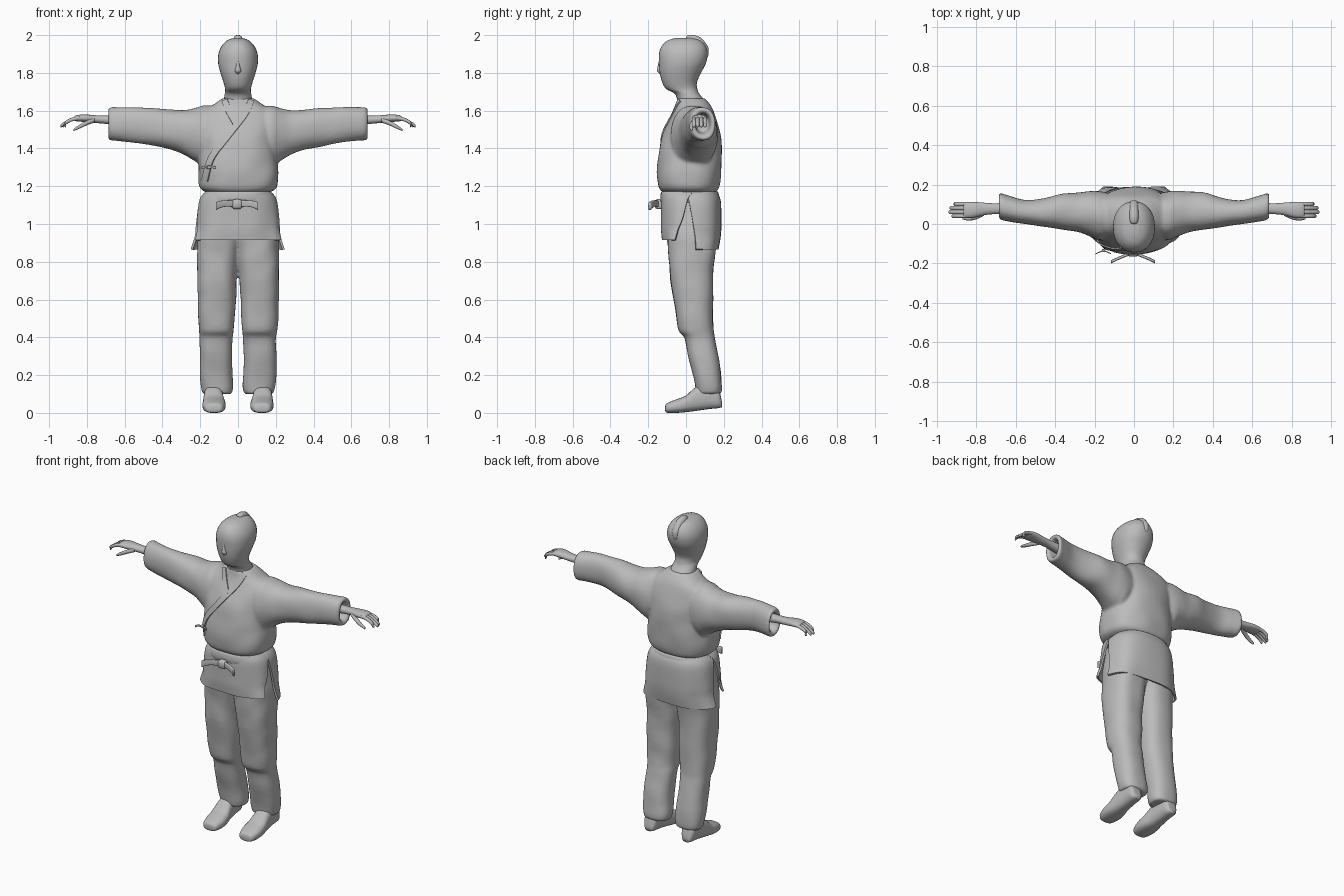
import bpy, bmesh, math
from mathutils import Vector, noise
from mathutils.bvhtree import BVHTree

old = bpy.data.objects.get("Cube")
if old:
    bpy.data.objects.remove(old, do_unlink=True)

grey = bpy.data.materials.new("plain grey")
grey.use_nodes = True
grey.diffuse_color = (0.5, 0.5, 0.5, 1)
grey.node_tree.nodes["Principled BSDF"].inputs["Base Color"].default_value = (0.5, 0.5, 0.5, 1)


def resample(rows, steps):
    """Catmull-Rom interpolation of tuples."""
    rows = [rows[0]] + list(rows) + [rows[-1]]
    out = []
    for a, b, c, d in zip(rows, rows[1:], rows[2:], rows[3:]):
        for s in range(steps):
            t = s / steps
            out.append([q + t / 2 * (r - p + t * (2 * p - 5 * q + 4 * r - w + t * (3 * (q - r) + w - p)))
                        for p, q, r, w in zip(a, b, c, d)])
    return out + [list(rows[-1])]


def oval(bounds, angle, power):
    """Point of a rounded box given by its low and high bounds."""
    lo1, hi1, lo2, hi2 = bounds
    c, s = math.cos(angle), math.sin(angle)
    u = math.copysign(abs(c) ** (2 / power), c)
    v = math.copysign(abs(s) ** (2 / power), s)
    return (lo1 + hi1 + u * (hi1 - lo1)) / 2, (lo2 + hi2 + v * (hi2 - lo2)) / 2


def loft(bm, axis, rows, side=1, power=2.2, n=32, steps=4, folds=0):
    """Closed skin over stations (position, low, high, low, high)."""
    rings = []
    for t, *bounds in resample(rows, steps):
        ring = []
        mid = oval((bounds[0], bounds[0], bounds[2], bounds[2]), 0, 2)
        mid = ((mid[0] + bounds[1]) / 2, (mid[1] + bounds[3]) / 2)
        for i in range(n):
            p = list(oval(bounds, math.tau * i / n, power))
            if folds:
                k = 1 + folds * noise.noise(Vector((p[0], p[1], t)) * 9 + Vector((side, 0, 0)))
                p = [m + (q - m) * k for q, m in zip(p, mid)]
            p.insert("xyz".index(axis), t)
            ring.append(bm.verts.new((p[0] * side, p[1], p[2])))
        rings.append(ring)
    faces = [bm.faces.new(rings[0]), bm.faces.new(rings[-1])]
    for a, b in zip(rings, rings[1:]):
        for i in range(n):
            j = (i + 1) % n
            faces.append(bm.faces.new((a[i], a[j], b[j], b[i])))
    bmesh.ops.recalc_face_normals(bm, faces=faces)


def finish(name, bm, voxel=0, thickness=0):
    mesh = bpy.data.meshes.new(name)
    bm.to_mesh(mesh)
    bm.free()
    mesh.shade_smooth()
    mesh.materials.append(grey)
    obj = bpy.data.objects.new(name, mesh)
    bpy.context.collection.objects.link(obj)
    if voxel:
        fuse = obj.modifiers.new("fuse", "REMESH")
        fuse.mode, fuse.voxel_size, fuse.use_smooth_shade = "VOXEL", voxel, True
        relax = obj.modifiers.new("relax", "SMOOTH")
        relax.factor, relax.iterations = 0.5, 4
    if thickness:
        thick = obj.modifiers.new("thickness", "SOLIDIFY")
        thick.thickness, thick.offset = thickness, 0
        split = obj.modifiers.new("crisp edges", "EDGE_SPLIT")
        split.split_angle = math.radians(45)
    return obj


def symmetric(rows):
    return [(z, -w, w, front, back) for z, w, front, back in rows]


# Head, neck and nose
bm = bmesh.new()
loft(bm, "z", symmetric([
    (1.60, .07, -.04, .11), (1.65, .075, -.045, .10), (1.69, .07, -.06, .07),
    (1.715, .068, -.105, .06), (1.75, .077, -.126, .058), (1.80, .093, -.139, .08),
    (1.85, .105, -.143, .105), (1.90, .104, -.143, .115), (1.94, .088, -.13, .106),
    (1.97, .06, -.10, .08), (1.985, .025, -.055, .04)]))
loft(bm, "z", symmetric([(1.795, .006, -.14, -.12), (1.81, .017, -.153, -.12),
                         (1.835, .011, -.15, -.12), (1.87, .007, -.142, -.12)]), n=12)
finish("head", bm)

# Topknot lying back over the crown
bm = bmesh.new()
loft(bm, "y", [(0, -.008, .008, 1.96, 1.985), (.008, -.02, .02, 1.95, 1.998), (.04, -.024, .024, 1.95, 2),
               (.08, -.024, .024, 1.91, 1.985), (.11, -.02, .02, 1.88, 1.95), (.12, -.008, .008, 1.9, 1.93)], n=16)
finish("topknot", bm)

# Jacket: bloused body and hollow-ended sleeves fused together
bm = bmesh.new()
loft(bm, "z", symmetric([
    (1.165, .16, -.12, .155), (1.19, .20, -.145, .175), (1.25, .211, -.152, .187),
    (1.35, .206, -.148, .187), (1.45, .20, -.13, .184), (1.53, .205, -.098, .168),
    (1.59, .19, -.067, .148), (1.63, .135, -.052, .128), (1.665, .085, -.046, .10)]),
    power=2.5, n=48, folds=.04)
surface = BVHTree.FromBMesh(bm)
for side in (-1, 1):
    loft(bm, "x", [
        (.08, -.06, .14, 1.36, 1.62), (.17, -.08, .165, 1.30, 1.63), (.22, -.066, .17, 1.33, 1.615),
        (.28, -.045, .163, 1.365, 1.603), (.36, -.03, .157, 1.395, 1.605), (.45, -.015, .132, 1.413, 1.613),
        (.55, 0, .122, 1.433, 1.617), (.63, .012, .142, 1.44, 1.617), (.68, .025, .157, 1.443, 1.617),
        (.678, .05, .132, 1.47, 1.59), (.61, .05, .12, 1.49, 1.58)], side, folds=.06)
finish("jacket", bm, voxel=.009)

# Lapels crossing over the chest, laid on the jacket surface
for name, path in (("left_lapel", [(.07, 1.655), (.035, 1.58), (-.05, 1.47), (-.14, 1.35), (-.175, 1.23)]),
                   ("right_lapel", [(-.07, 1.655), (-.05, 1.6), (-.01, 1.53)])):
    bm = bmesh.new()
    previous = None
    pts = [Vector(p) for p in resample(path, 6)]
    for i, p in enumerate(pts):
        along = pts[min(i + 1, len(pts) - 1)] - pts[max(i - 1, 0)]
        across = Vector((-along.y, along.x)).normalized() * .016
        pair = []
        for q in (p + across, p - across):
            hit = surface.ray_cast(Vector((q.x, -1, q.y)), Vector((0, 1, 0)))[0]
            if hit:
                pair.append(bm.verts.new(hit - Vector((0, .002, 0))))
        if len(pair) < 2:
            continue
        if previous:
            bm.faces.new(previous + pair[::-1])
        previous = pair
    finish(name, bm, thickness=.01)

# Trousers: two legs fused at the hips
bm = bmesh.new()
for side in (-1, 1):
    loft(bm, "z", [
        (.10, .035, .187, .055, .185), (.14, .025, .197, .048, .19), (.22, .03, .203, .033, .183),
        (.32, .03, .203, .008, .167), (.40, .026, .203, -.01, .152), (.44, .022, .207, -.042, .146),
        (.55, .014, .213, -.058, .143), (.70, .006, .217, -.081, .143), (.85, -.008, .216, -.093, .157),
        (.95, -.03, .21, -.10, .166), (1.16, -.03, .165, -.11, .155)], side, power=2.5, folds=.06)
finish("trousers", bm, voxel=.009)

# Feet, hands and fingers
for side, word in ((1, "left"), (-1, "right")):
    bm = bmesh.new()
    loft(bm, "y", [
        (-.11, .10, .15, .01, .035), (-.10, .08, .173, .001, .052), (-.05, .066, .187, 0, .072),
        (0, .068, .187, .004, .092), (.05, .078, .182, .01, .135), (.12, .083, .177, .02, .16),
        (.17, .09, .172, .025, .13), (.19, .108, .155, .03, .06)], side, power=2.6, n=24)
    finish(word + "_foot", bm)

    bm = bmesh.new()
    loft(bm, "x", [
        (.60, .045, .11, 1.515, 1.575), (.70, .05, .105, 1.53, 1.574), (.76, .045, .108, 1.535, 1.576),
        (.81, .033, .112, 1.54, 1.58), (.85, .03, .112, 1.543, 1.577), (.865, .035, .105, 1.547, 1.57)], side, n=20)
    for k, tip in enumerate((.925, .94, .935, .915)):
        y, r = .041 + k * .02, .0105
        joints = [(.84, 1.561, r), (.88, 1.553, r), (.91, 1.537, r), (tip - .005, 1.522, r * .9), (tip, 1.517, r * .4)]
        loft(bm, "x", [(x, y - s, y + s, z - s, z + s) for x, z, s in joints], side, n=10)
    thumb = [(.76, .055, 1.55, .013), (.80, .037, 1.535, .013), (.84, .028, 1.515, .011), (.87, .03, 1.498, .006)]
    loft(bm, "x", [(x, y - s, y + s, z - s, z + s) for x, y, z, s in thumb], side, n=10)
    finish(word + "_hand", bm)

# Skirt of the jacket: open front and back panels hanging from the belt
skirt = resample(symmetric([(1.17, .165, -.12, .157), (1.12, .198, -.126, .178), (1.0, .215, -.126, .181),
                            (.93, .222, -.126, .177), (.86, .245, -.12, .165)]), 5)


def panel(name, facing, hem, top_spread, hem_spread, cols=36):
    bm = bmesh.new()
    rows = []
    for i, (z, *bounds) in enumerate(skirt):
        t = i / (len(skirt) - 1)
        spread = math.radians(top_spread + (hem_spread - top_spread) * t)
        row = []
        for j in range(cols + 1):
            u = 2 * j / cols - 1
            x, y = oval(bounds, math.radians(facing) + u * spread, 2.6)
            wave = 1 + .02 * t * math.sin(u * 9)
            row.append(bm.verts.new((x * wave, y * wave, 1.17 + (z - 1.17) * (1.17 - hem) / .31)))
        rows.append(row)
    for a, b in zip(rows, rows[1:]):
        for j in range(cols):
            bm.faces.new((a[j], a[j + 1], b[j + 1], b[j]))
    finish(name, bm, thickness=.012)


panel("front_skirt_panel", -90, .915, 95, 62)
panel("back_skirt_panel", 90, .865, 95, 82)

# Belt
bm = bmesh.new()
loft(bm, "z", symmetric([(1.115, .188, -.128, .172), (1.12, .194, -.135, .178),
                         (1.16, .18, -.134, .173), (1.172, .172, -.128, .168)]), power=2.5, n=48, steps=2)
finish("belt", bm)


def bow(name, x, y, z, size):
    """Central knot with two flat ends pushed forward."""
    bm = bmesh.new()
    for side in (-1, 1):
        ends = [(0, 0, 0, .02), (.04, -.015, .004, .017), (.08, -.032, .001, .018), (.112, -.047, -.01, .021)]
        loft(bm, "x", [(u, v - .008, v + .008, w - h, w + h) for u, v, w, h in ends], side, power=4, n=16)
    loft(bm, "x", [(-.024, -.012, .012, -.012, .012), (-.018, -.02, .02, -.025, .025),
                   (.018, -.02, .02, -.025, .025), (.024, -.012, .012, -.012, .012)], power=3, n=16)
    bmesh.ops.scale(bm, vec=(size, size, size), verts=bm.verts)
    bmesh.ops.translate(bm, vec=(x, y, z), verts=bm.verts)
    finish(name, bm)


bow("belt_knot", -.005, -.145, 1.105, 1)
bow("jacket_tie", -.155, -.135, 1.3, .35)
